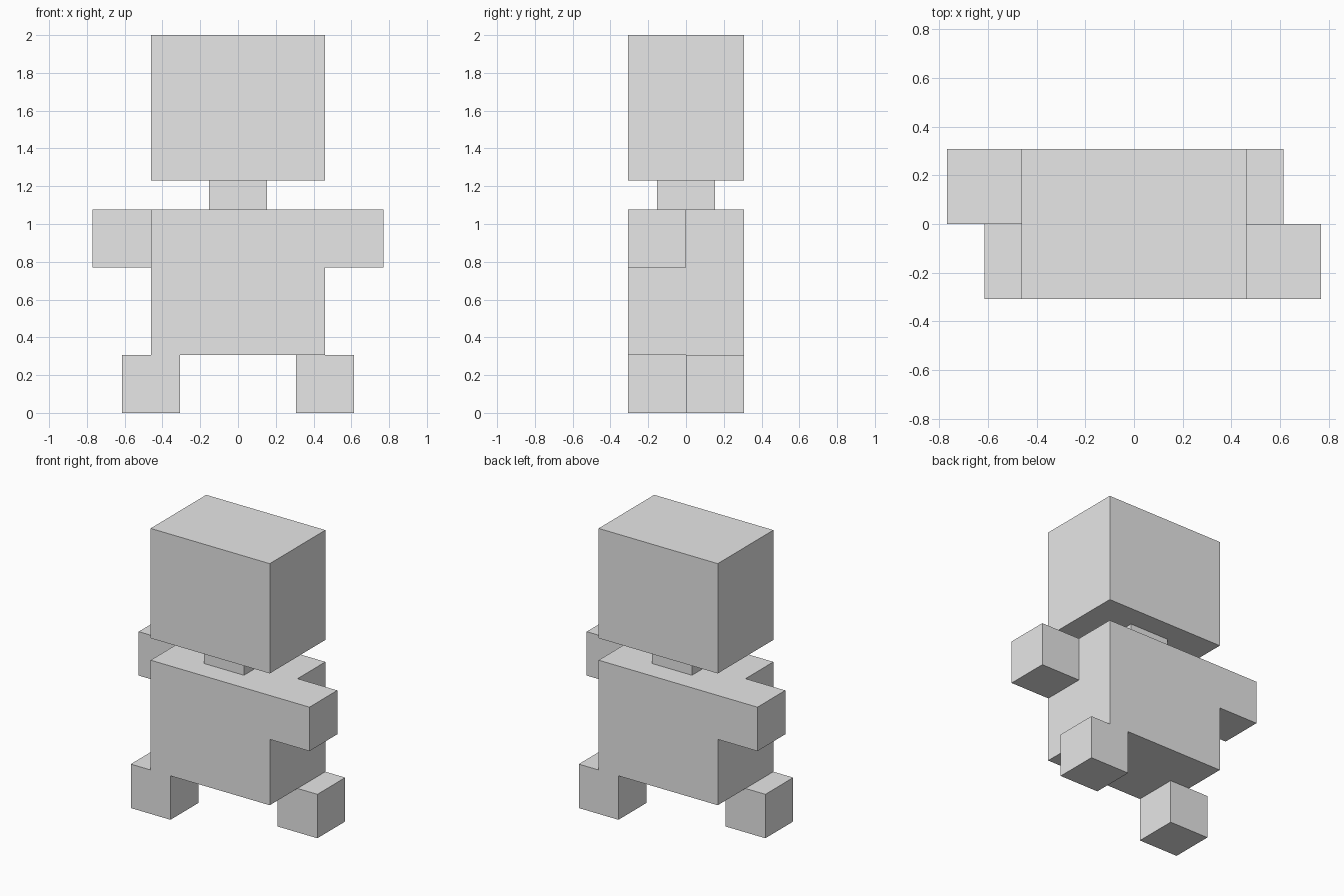
import bpy
from mathutils import Vector

# Remove the default cube
default = bpy.data.objects.get("Cube")
if default:
    bpy.data.objects.remove(default, do_unlink=True)

U = 2 / 13  # one grid block; the figure is 13 blocks tall

# Single flat colour
grey = bpy.data.materials.new("light_grey")
grey.use_nodes = True
colour = (0.8, 0.8, 0.8, 1)
grey.diffuse_color = colour
grey.node_tree.nodes["Principled BSDF"].inputs["Base Color"].default_value = colour


def box(name, low, high):
    """Flat-shaded box between two corners given in blocks."""
    low, high = Vector(low) * U, Vector(high) * U
    bpy.ops.mesh.primitive_cube_add(size=1, location=(low + high) / 2)
    obj = bpy.context.object
    obj.name = name
    obj.scale = high - low
    bpy.ops.object.transform_apply(location=False, rotation=False, scale=True)
    obj.data.materials.append(grey)
    return obj


# Head, neck and body
box("head", (-3, -2, 8), (3, 2, 13))
box("neck", (-1, -1, 7), (1, 1, 8))
box("body", (-3, -2, 2), (3, 2, 7))

# Swinging arms: left forward, right back
box("left_arm", (3, -2, 5), (5, 0, 7))
box("right_arm", (-5, 0, 5), (-3, 2, 7))

# Striding legs: right forward, left back
box("right_leg", (-4, -2, 0), (-2, 0, 2))
box("left_leg", (2, 0, 0), (4, 2, 2))
